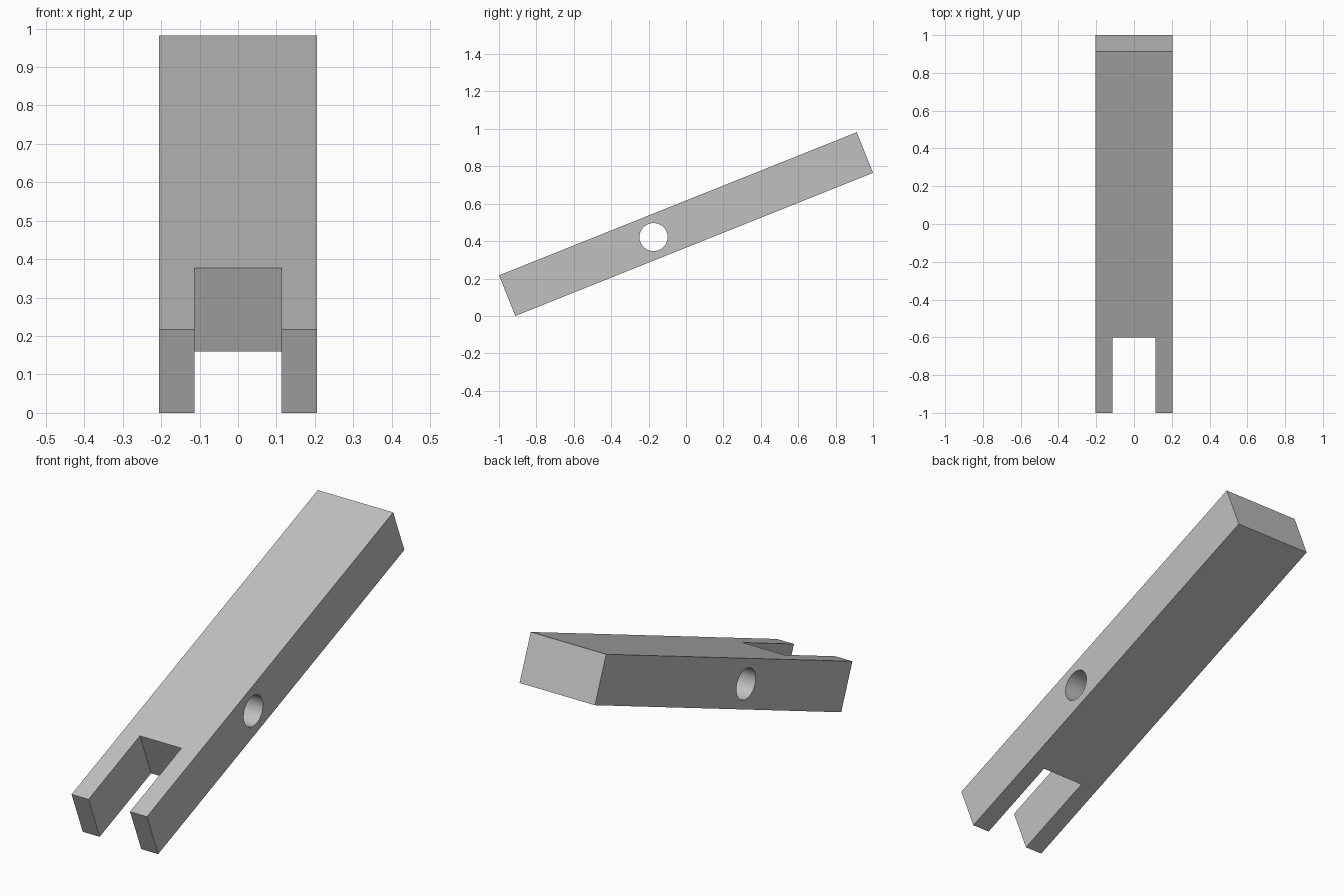
import bpy, bmesh, math
from mathutils import Matrix

cube = bpy.data.objects.get("Cube")
if cube:
    bpy.data.objects.remove(cube, do_unlink=True)

HALF_W, HALF_L, HALF_T = 0.205, 1.03, 0.117   # bar half sizes
SLOT_W, SLOT_END = 0.113, -0.6                # fork slot
HOLE_Y, HOLE_R = -0.187, 0.075                # cross hole
TILT, CENTRE_Z = math.atan(0.4), 0.491

grey = bpy.data.materials.new("plain_grey")
grey.use_nodes = True
colour = (0.53, 0.53, 0.53, 1)
grey.diffuse_color = colour
grey.node_tree.nodes["Principled BSDF"].inputs["Base Color"].default_value = colour


def add_object(name, bm):
    bmesh.ops.recalc_face_normals(bm, faces=bm.faces)
    mesh = bpy.data.meshes.new(name)
    bm.to_mesh(mesh)
    bm.free()
    mesh.materials.append(grey)
    obj = bpy.data.objects.new(name, mesh)
    bpy.context.collection.objects.link(obj)
    return obj


# Forked bar: a mirrored U outline extruded through its thickness
half = [(HALF_W, HALF_L), (HALF_W, -HALF_L), (SLOT_W, -HALF_L), (SLOT_W, SLOT_END)]
outline = half + [(-x, y) for x, y in reversed(half)]
bm = bmesh.new()
base = bm.faces.new([bm.verts.new((x, y, -HALF_T)) for x, y in outline])
top = bmesh.ops.extrude_face_region(bm, geom=[base])["geom"]
bmesh.ops.translate(bm, vec=(0, 0, 2 * HALF_T),
                    verts=[v for v in top if isinstance(v, bmesh.types.BMVert)])
bar = add_object("forked_bar", bm)

# Cutter for the round hole across the bar
bm = bmesh.new()
bmesh.ops.create_cone(bm, cap_ends=True, segments=64, radius1=HOLE_R, radius2=HOLE_R,
                      depth=4 * HALF_W,
                      matrix=Matrix.Translation((0, HOLE_Y, 0)) @ Matrix.Rotation(math.pi / 2, 4, 'Y'))
cutter = add_object("hole_cutter", bm)

# Cut the hole and drop the cutter
cut = bar.modifiers.new("cross_hole", 'BOOLEAN')
cut.object = cutter
cut.operation = 'DIFFERENCE'
cut.solver = 'EXACT'
bpy.ops.object.select_all(action='DESELECT')
bar.select_set(True)
bpy.context.view_layer.objects.active = bar
bpy.ops.object.modifier_apply(modifier=cut.name)
bpy.data.objects.remove(cutter, do_unlink=True)

# Smooth hole wall, then tilt the bar so its fork rests on the floor
bpy.ops.object.shade_smooth_by_angle(angle=math.radians(30))
bar.rotation_euler.x = TILT
bar.location.z = CENTRE_Z
